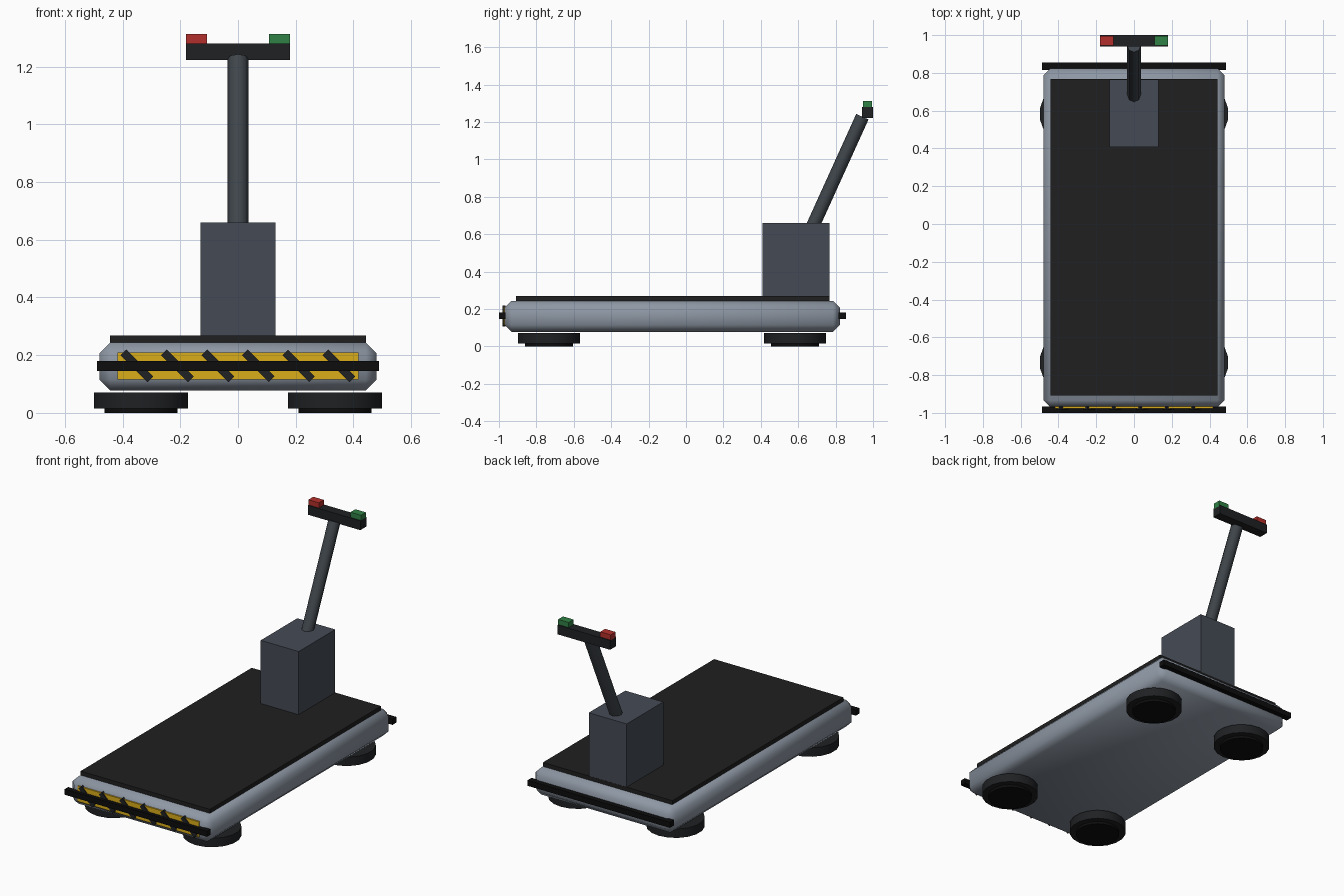
import bpy, bmesh, math
from mathutils import Vector

if "Cube" in bpy.data.objects:
    bpy.data.objects.remove(bpy.data.objects["Cube"])


def material(name, rgb):
    m = bpy.data.materials.new(name)
    m.diffuse_color = (*rgb, 1)
    m.use_nodes = True
    m.node_tree.nodes["Principled BSDF"].inputs["Base Color"].default_value = m.diffuse_color
    return m


STEEL = material("steel_grey", (0.27, 0.31, 0.37))
SLATE = material("slate", (0.06, 0.07, 0.09))
POLE = material("pole_grey", (0.05, 0.06, 0.07))
RUBBER = material("rubber", (0.014, 0.015, 0.017))
BLACK = material("black", (0.004, 0.004, 0.004))
MAT = material("deck_black", (0.014, 0.014, 0.014))
YELLOW = material("hazard_yellow", (0.70, 0.42, 0.01))
RED = material("red", (0.45, 0.03, 0.025))
GREEN = material("green", (0.03, 0.22, 0.06))


def finish(name, bm, mat, smooth=None):
    me = bpy.data.meshes.new(name)
    bm.to_mesh(me)
    bm.free()
    ob = bpy.data.objects.new(name, me)
    bpy.context.collection.objects.link(ob)
    me.materials.append(mat)
    if smooth:
        bpy.ops.object.select_all(action='DESELECT')
        ob.select_set(True)
        bpy.context.view_layer.objects.active = ob
        bpy.ops.object.shade_smooth_by_angle(angle=math.radians(smooth))
    return ob


def box(name, x, y, z, mat, bevel=0):
    """Box from (min, max) pairs, optionally chamfered."""
    bm = bmesh.new()
    bmesh.ops.create_cube(bm, size=1)
    for v in bm.verts:
        v.co = Vector([(a + b) / 2 + c * (b - a) for c, (a, b) in zip(v.co, (x, y, z))])
    if bevel:
        bmesh.ops.bevel(bm, geom=bm.edges[:], offset=bevel, segments=1,
                        affect='EDGES', profile=0.5)
    return finish(name, bm, mat, 50 if bevel else None)


def cylinder(name, start, end, radius, sides, mat, smooth=35):
    """Cylinder running between two points."""
    start, end = Vector(start), Vector(end)
    axis = end - start
    bm = bmesh.new()
    bmesh.ops.create_cone(bm, cap_ends=True, segments=sides, radius1=radius,
                          radius2=radius, depth=axis.length)
    ob = finish(name, bm, mat, smooth)
    ob.location = (start + end) / 2
    ob.rotation_euler = (-math.atan2(axis.y, axis.z), 0, 0)
    return ob


# Chassis and deck
box("chassis", (-0.48, 0.48), (-0.97, 0.823), (0.078, 0.244), STEEL, 0.037)
box("deck_mat", (-0.443, 0.443), (-0.908, 0.767), (0.24, 0.269), MAT)

# Drive housing, tilted steering pole, handlebar and buttons
box("drive_housing", (-0.13, 0.13), (0.408, 0.766), (0.26, 0.66), SLATE)
cylinder("steering_pole", (0, 0.665, 0.615), (0, 0.943, 1.228), 0.036, 8, POLE, 50)
box("handlebar", (-0.18, 0.18), (0.94, 1.0), (1.222, 1.28), RUBBER)
box("stop_button", (-0.18, -0.108), (0.946, 0.994), (1.275, 1.312), RED)
box("go_button", (0.108, 0.18), (0.946, 0.994), (1.275, 1.312), GREEN)

# Bumper bars
box("front_bumper", (-0.488, 0.488), (-1.0, -0.965), (0.146, 0.18), BLACK)
box("rear_bumper", (-0.488, 0.488), (0.815, 0.855), (0.146, 0.18), BLACK)

# Hazard panel with diagonal stripes
box("hazard_panel", (-0.417, 0.417), (-0.976, -0.96), (0.115, 0.21), YELLOW)
for i in range(6):
    stripe = box(f"hazard_stripe_{i + 1}", (-0.066, 0.066), (-0.982, -0.965),
                 (-0.014, 0.014), RUBBER)
    stripe.location = (-0.35 + 0.14 * i, 0, 0.163)
    stripe.rotation_euler = (0, math.radians(45), 0)

# Flat disc wheels, each with a hub pad touching the floor
for side, x in (("left", -0.336), ("right", 0.336)):
    for end, y in (("front", -0.733), ("rear", 0.583)):
        cylinder(f"{end}_{side}_wheel", (x, y, 0.016), (x, y, 0.071), 0.165, 18, RUBBER)
        cylinder(f"{end}_{side}_hub", (x, y, 0), (x, y, 0.06), 0.128, 18, BLACK)
